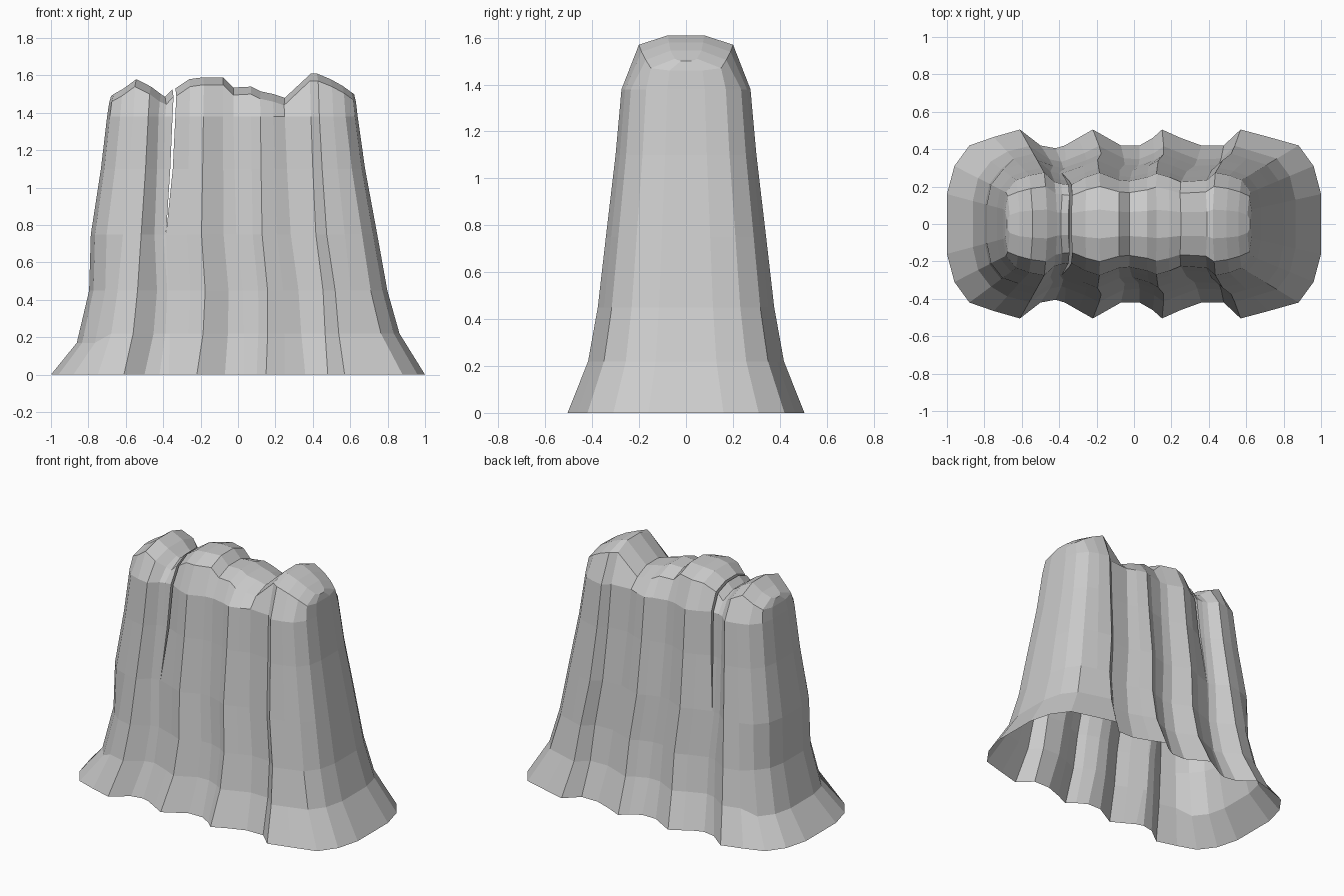
import bpy, bmesh

if "Cube" in bpy.data.objects:
    bpy.data.objects.remove(bpy.data.objects["Cube"])

# Pleats along the length: base x, base y, top x, top y, ridge height
LEFT = [
    (-1.00, .16, -.70, .08, 1.49), (-.96, .31, -.685, .17, 1.50),
    (-.88, .42, -.63, .235, 1.53), (-.75, .465, -.56, .26, 1.58),
    (-.61, .505, -.48, .275, 1.54), (-.50, .42, -.425, .225, 1.50),
    (-.42, .405, -.39, .215, 1.485), (-.37, .42, -.35, .21, 1.525)]
RIGHT = [
    (-.37, .42, -.335, .21, 1.53), (-.30, .46, -.26, .25, 1.58),
    (-.22, .505, -.185, .275, 1.59), (-.07, .42, -.08, .235, 1.59),
    (.03, .42, -.025, .23, 1.535), (.10, .46, .07, .25, 1.54),
    (.15, .505, .12, .27, 1.515), (.25, .46, .19, .25, 1.50),
    (.36, .42, .25, .225, 1.48), (.48, .42, .39, .235, 1.61),
    (.57, .505, .435, .275, 1.61), (.72, .465, .51, .26, 1.58),
    (.88, .42, .575, .235, 1.545), (.96, .31, .625, .17, 1.51),
    (1.00, .16, .64, .08, 1.50)]
# Wall levels: height, blend from base to top, sideways sway
LEVELS = [(0, 0, 0), (.22, .38, .02), (.45, .56, .025), (.75, .71, 0),
          (1.1, .89, 0), (1.38, 1, 0)]
SEAM_TOP = 3   # the two parts are joined up to this level


def rib(col):
    """One arch over the curtain, front foot to back foot."""
    x0, y0, x1, y1, zr = col
    pts = []
    for i, (z, f, sway) in enumerate(LEVELS):
        if x0 < -.8 and i == 1:
            z, f = .17, .46
        elif x0 < -.8 and i == 2:
            f = .68
        x = x0 + (x1 - x0) * f
        if abs(x0) < .6:
            x += sway
        if x0 == -.37:
            x = (-.37, -.365, -.37, -.385)[i] if i <= SEAM_TOP else x - .01 * (5 - i)
        pts.append((x, y0 + (y1 - y0) * f, z))
    shoulder = .73 if y1 > .2 else .88
    pts.append((x1 * .985, y1 * shoulder, zr - .04))
    pts.append((x1 * .97 if abs(x1) > .4 else x1, y1 * .28, zr))
    return [(x, -y, z) for x, y, z in pts] + [(x, y, z) for x, y, z in reversed(pts)]


def add_part(bm, cols):
    ribs = [[bm.verts.new(p) for p in rib(c)] for c in cols]
    for a, b in zip(ribs, ribs[1:]):
        for i in range(len(a) - 1):
            bm.faces.new((a[i], b[i], b[i + 1], a[i + 1]))
    return ribs


def close_end(bm, r, start=0):
    """Flat wall joining the front and back of an end rib."""
    n = len(r)
    for i in range(start, n // 2 - 1):
        bm.faces.new((r[i], r[i + 1], r[n - 2 - i], r[n - 1 - i]))


# Pleated curtain in two parts, with a narrow V-shaped slot between them
bm = bmesh.new()
left = add_part(bm, LEFT)
right = add_part(bm, RIGHT)
close_end(bm, left[0])
close_end(bm, right[-1])
close_end(bm, left[-1], SEAM_TOP)
close_end(bm, right[0], SEAM_TOP)
bmesh.ops.remove_doubles(bm, verts=bm.verts[:], dist=.001)
bmesh.ops.recalc_face_normals(bm, faces=bm.faces[:])
mesh = bpy.data.meshes.new("pleated_curtain")
bm.to_mesh(mesh)
bm.free()
obj = bpy.data.objects.new("pleated_curtain", mesh)
bpy.context.collection.objects.link(obj)
